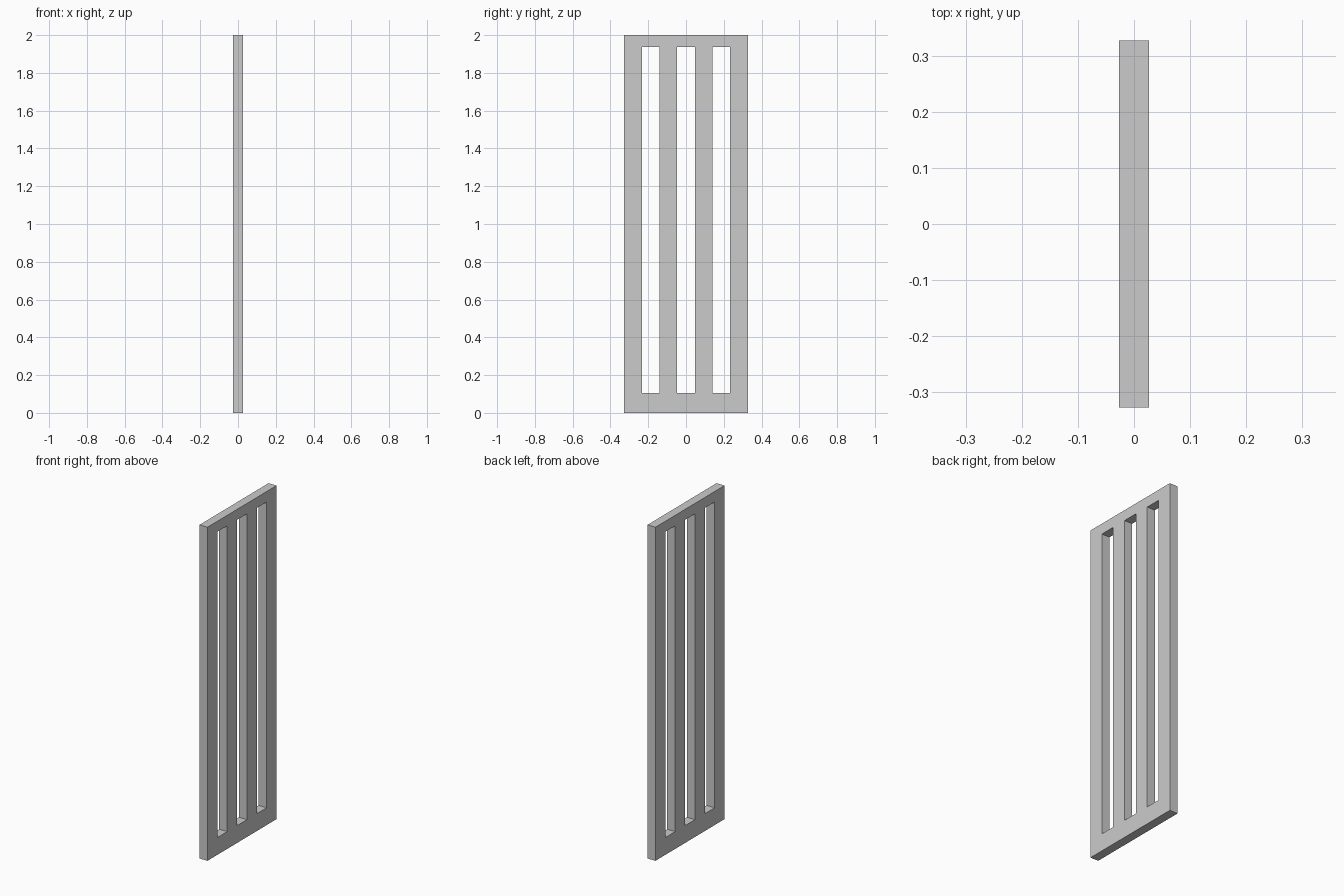
import bpy
import bmesh
from mathutils import Vector

if "Cube" in bpy.data.objects:
    bpy.data.objects.remove(bpy.data.objects["Cube"])

HALF_X = 0.0265
HALF_Y = 0.327
COLUMNS = 7                      # four bars and three slots of equal width
Z_LEVELS = [0.0, 0.104, 1.937, 2.0]

bm = bmesh.new()
ys = [-HALF_Y + 2 * HALF_Y * i / COLUMNS for i in range(COLUMNS + 1)]
grid = [[bm.verts.new((-HALF_X, y, z)) for z in Z_LEVELS] for y in ys]

# Flat panel outline, leaving every second middle cell open as a slot
for i in range(COLUMNS):
    for j in range(3):
        if j == 1 and i % 2 == 1:
            continue
        bm.faces.new((grid[i][j], grid[i + 1][j],
                      grid[i + 1][j + 1], grid[i][j + 1]))

# Thickness
result = bmesh.ops.extrude_face_region(bm, geom=bm.faces[:], use_keep_orig=True)
moved = [g for g in result["geom"] if isinstance(g, bmesh.types.BMVert)]
bmesh.ops.translate(bm, verts=moved, vec=Vector((2 * HALF_X, 0, 0)))
bmesh.ops.recalc_face_normals(bm, faces=bm.faces[:])

mesh = bpy.data.meshes.new("slotted_panel")
bm.to_mesh(mesh)
bm.free()
panel = bpy.data.objects.new("slotted_panel", mesh)
bpy.context.collection.objects.link(panel)
